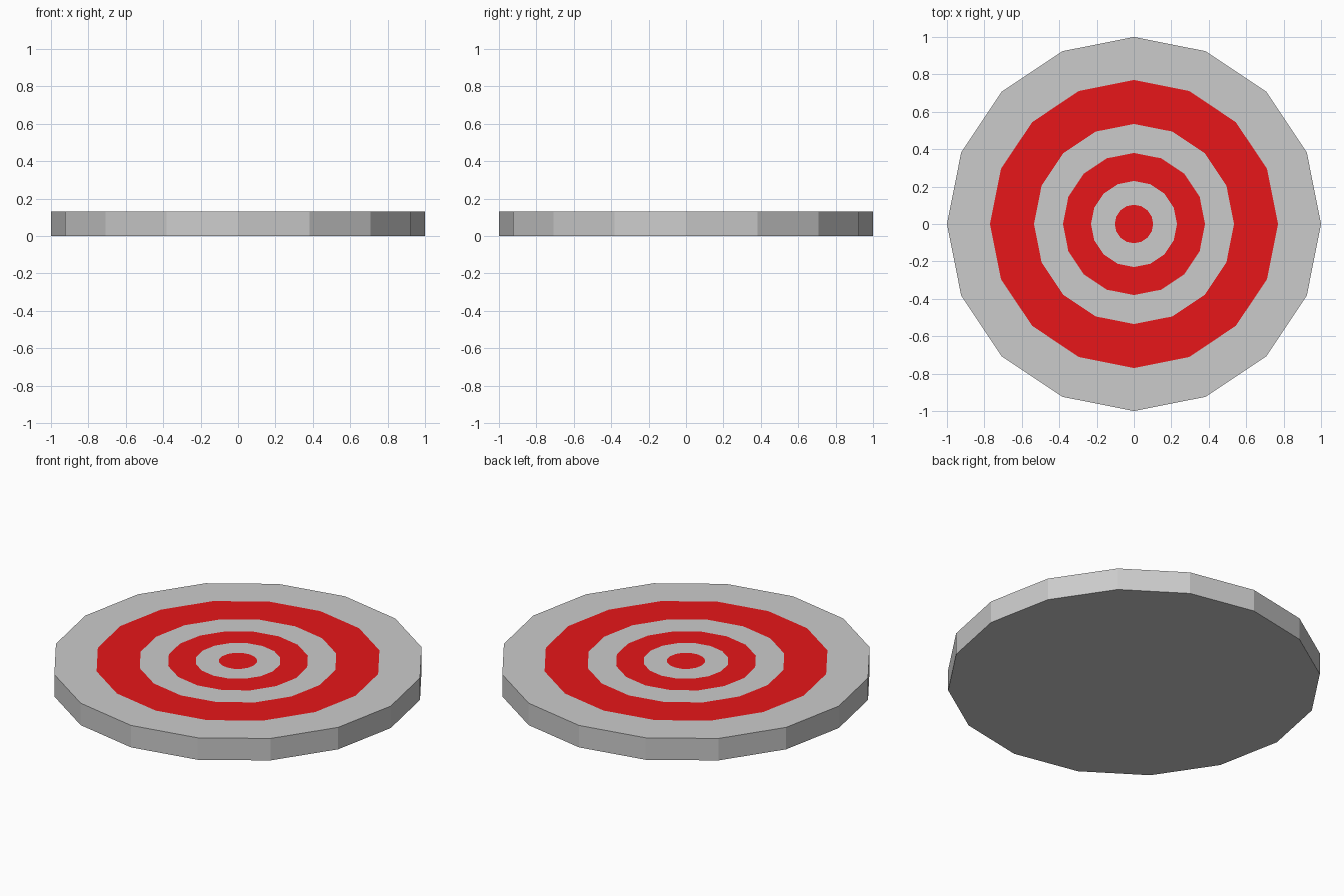
import bpy, bmesh
from math import cos, sin, tau

if "Cube" in bpy.data.objects:
    bpy.data.objects.remove(bpy.data.objects["Cube"])

SIDES = 16
HEIGHT = 0.13
RADII = [1.0, 0.77, 0.535, 0.38, 0.23, 0.103]

red = bpy.data.materials.new("red_paint")
red.diffuse_color = (0.8, 0.008, 0.01, 1)
red.use_nodes = True
red.node_tree.nodes["Principled BSDF"].inputs["Base Color"].default_value = red.diffuse_color


def loop(bm, r, z):
    return [bm.verts.new((r * cos(tau * i / SIDES), r * sin(tau * i / SIDES), z))
            for i in range(SIDES)]


def bridge(bm, a, b):
    for i in range(SIDES):
        j = (i + 1) % SIDES
        bm.faces.new((a[i], a[j], b[j], b[i]))


def finish(bm, name, mat=None):
    mesh = bpy.data.meshes.new(name)
    bm.to_mesh(mesh)
    bm.free()
    if mat:
        mesh.materials.append(mat)
    bpy.context.collection.objects.link(bpy.data.objects.new(name, mesh))


def flat_ring(name, outer, inner, mat=None):
    bm = bmesh.new()
    a = loop(bm, outer, HEIGHT)
    if inner:
        bridge(bm, a, loop(bm, inner, HEIGHT))
    else:
        bm.faces.new(a)
    finish(bm, name, mat)


# Board: underside, rim and outer pale band
bm = bmesh.new()
bottom, top = loop(bm, RADII[0], 0), loop(bm, RADII[0], HEIGHT)
bm.faces.new(bottom[::-1])
bridge(bm, bottom, top)
bridge(bm, top, loop(bm, RADII[1], HEIGHT))
finish(bm, "board")

# Flush bands alternating red and pale, ending in the red centre
for k in range(1, len(RADII)):
    inner = RADII[k + 1] if k + 1 < len(RADII) else 0
    name = "bullseye" if not inner else ("red_ring" if k % 2 else "pale_ring")
    flat_ring(name, RADII[k], inner, red if k % 2 else None)
